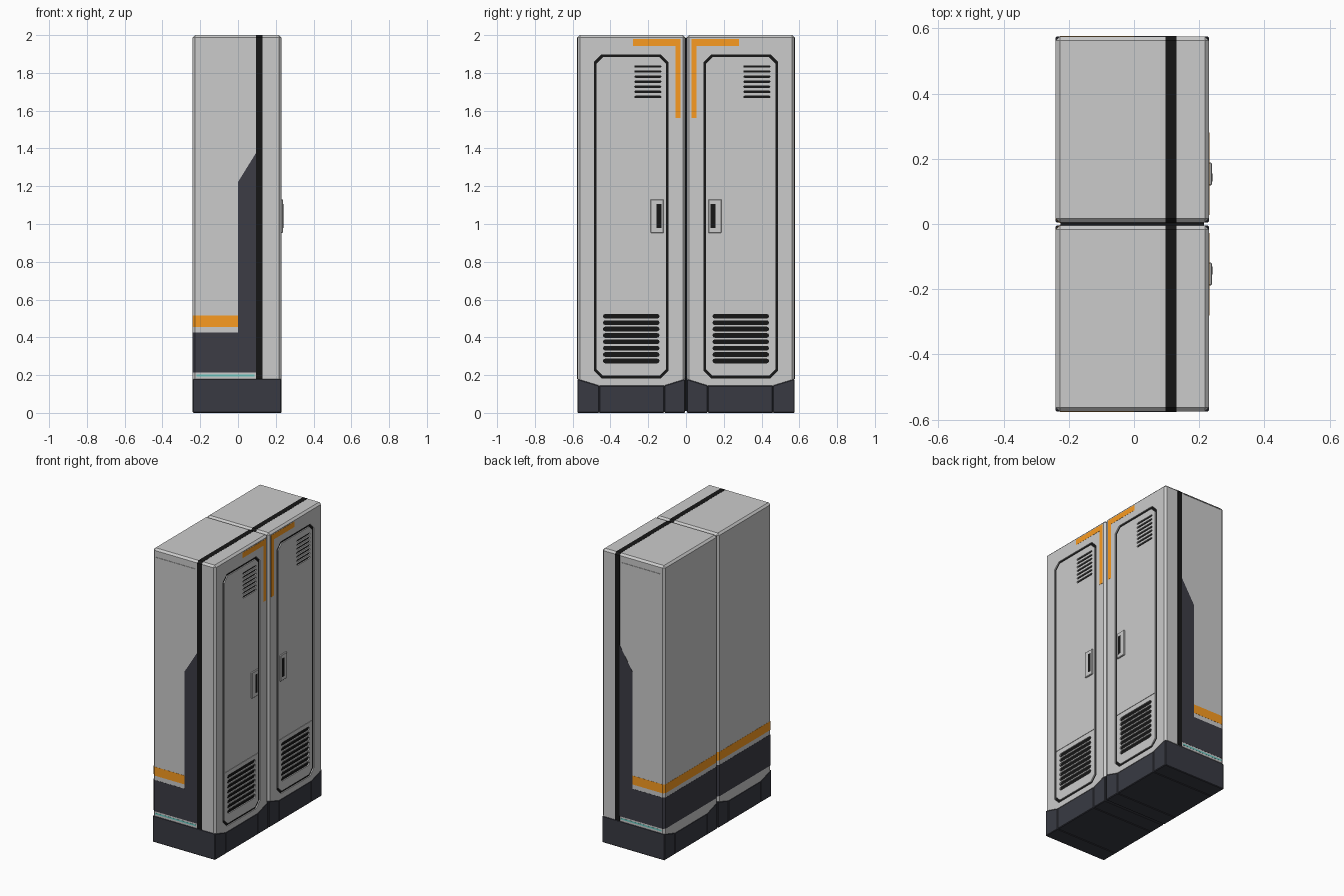
import bpy, bmesh, math

if "Cube" in bpy.data.objects:
    bpy.data.objects.remove(bpy.data.objects["Cube"])

def mat(name, rgb):
    m = bpy.data.materials.new(name)
    m.diffuse_color = (*rgb, 1)
    m.use_nodes = True
    m.node_tree.nodes["Principled BSDF"].inputs["Base Color"].default_value = m.diffuse_color
    return m

DARK = mat("dark_panel", (0.045, 0.045, 0.06))
BASE = mat("base_dark", (0.04, 0.042, 0.055))
BLACK = mat("black", (0.008, 0.008, 0.008))
ORANGE = mat("orange", (0.95, 0.33, 0.015))
TEAL = mat("teal", (0.15, 0.6, 0.55))
X0, X1, Y0, Y1, H, C = -0.24, 0.23, 0.004, 0.575, 2.0, 0.013

def place(p, axis, d):
    return {'x': (d, p[0], p[1]), 'y': (p[0], d, p[1]), 'z': (p[0], p[1], d)}[axis]

def prism(bm, pts, axis, a, b):
    """Extrude a closed outline along an axis from a to b."""
    lo = [bm.verts.new(place(p, axis, a)) for p in pts]
    hi = [bm.verts.new(place(p, axis, b)) for p in pts]
    bm.faces.new(lo)
    bm.faces.new(hi)
    for i in range(len(pts)):
        j = (i + 1) % len(pts)
        bm.faces.new((lo[i], lo[j], hi[j], hi[i]))

def ring(bm, outer, inner, axis, a, b):
    """Hollow outline extruded along an axis."""
    loops = [[bm.verts.new(place(p, axis, d)) for p in pts]
             for pts, d in ((outer, a), (outer, b), (inner, b), (inner, a))]
    n = len(outer)
    for k in range(4):
        p, q = loops[k], loops[(k + 1) % 4]
        for i in range(n):
            j = (i + 1) % n
            bm.faces.new((p[i], p[j], q[j], q[i]))

def rect(u0, u1, v0, v1):
    return [(u0, v0), (u1, v0), (u1, v1), (u0, v1)]

def octagon(u0, u1, v0, v1, c):
    return [(u0 + c, v0), (u1 - c, v0), (u1, v0 + c), (u1, v1 - c),
            (u1 - c, v1), (u0 + c, v1), (u0, v1 - c), (u0, v0 + c)]

def capsule(u0, u1, v, r, n=4):
    pts = []
    for cx, start in ((u1 - r, -90), (u0 + r, 90)):
        for i in range(n + 1):
            t = math.radians(start + 180 * i / n)
            pts.append((cx + r * math.cos(t), v + r * math.sin(t)))
    return pts

def finish(bm, name, side, material=None, bevel=0, pick=lambda e: True):
    if bevel:
        bmesh.ops.bevel(bm, geom=[e for e in bm.edges if pick(e)], offset=bevel,
                        segments=1, affect='EDGES', clamp_overlap=True)
    for v in bm.verts:
        v.co.y *= side
    bmesh.ops.recalc_face_normals(bm, faces=bm.faces)
    me = bpy.data.meshes.new(name)
    bm.to_mesh(me)
    bm.free()
    ob = bpy.data.objects.new(name, me)
    bpy.context.collection.objects.link(ob)
    if material:
        me.materials.append(material)
    return ob

def solid(name, side, pts, axis, a, b, material=None, bevel=0):
    bm = bmesh.new()
    prism(bm, pts, axis, a, b)
    return finish(bm, name, side, material, bevel)

def door_details(bm, side, a, b):
    """Door groove and vent slots, used for both the cutter and black inlay."""
    ring(bm, octagon(0.092, 0.488, 0.183, 1.897, 0.04),
         octagon(0.106, 0.474, 0.197, 1.883, 0.035), 'x', a, b)
    for i in range(8):
        prism(bm, capsule(0.14, 0.44, 0.275 + i * 0.0338, 0.0125), 'x', a, b)
    u0, u1 = (0.303, 0.447) if side > 0 else (0.13, 0.274)
    for i in range(7):
        prism(bm, capsule(u0, u1, 1.673 + i * 0.0268, 0.006), 'x', a, b)

for side, tag in ((-1, "left"), (1, "right")):
    # Cabinet shell with trapezoid lower edge
    foot = [(Y0, 0.18), (0.115, 0.145), (0.46, 0.145), (Y1, 0.18)]
    bm = bmesh.new()
    prism(bm, foot + [(Y1, H), (Y0, H)], 'x', X0, X1)
    shell = finish(bm, f"{tag}_cabinet", side, None, C,
                   lambda e: max(v.co.z for v in e.verts) > 1)

    # Recesses cut in the shell
    bm = bmesh.new()
    door_details(bm, side, 0.218, 0.25)
    prism(bm, rect(0.11, 0.47, 0.553, 0.557), 'x', 0.227, 0.25)
    prism(bm, rect(-0.215, 0.08, 1.942, 1.984), 'y', Y1 - 0.003, Y1 + 0.03)
    cutter = finish(bm, f"{tag}_cutter", side)
    cutter.hide_render = True
    mod = shell.modifiers.new("recesses", 'BOOLEAN')
    mod.operation, mod.object, mod.solver = 'DIFFERENCE', cutter, 'EXACT'
    bpy.context.view_layer.objects.active = shell
    bpy.ops.object.modifier_apply(modifier=mod.name)
    bpy.data.objects.remove(cutter)

    # Black floors of the groove and vents
    bm = bmesh.new()
    door_details(bm, side, 0.205, 0.2225)
    finish(bm, f"{tag}_door_groove_and_vents", side, BLACK)

    # Plinth in three blocks
    for part, pts in (
            ("inner", [(Y0, 0), (0.115, 0), (0.115, 0.145), (Y0, 0.18)]),
            ("middle", [(0.115, 0), (0.46, 0), (0.46, 0.145), (0.115, 0.145)]),
            ("outer", [(0.46, 0), (Y1, 0), (Y1, 0.18), (0.46, 0.145)])):
        solid(f"{tag}_plinth_{part}", side, pts, 'x', X0, X1, BASE, 0.004)

    # Black band around sides and top
    o = 0.001
    solid(f"{tag}_band", side,
          [(Y0 - o, 0.18), (Y1 + o, 0.18), (Y1 + o, H - C), (Y1 - C, H + o),
           (Y0 + C, H + o), (Y0 - o, H - C)], 'x', 0.096, 0.131, BLACK)

    # Dark lower wrap with its side riser, and the orange stripe
    def wrap(x_end):
        return [(X0 - o, Y0 + C), (X0 - o, Y1 - C), (X0 + C, Y1 + o),
                (x_end, Y1 + o), (x_end, Y0 - o), (X0 + C, Y0 - o)]
    bm = bmesh.new()
    prism(bm, wrap(0.096), 'z', 0.213, 0.425)
    prism(bm, [(0, 0.425), (0.096, 0.425), (0.096, 1.377), (0, 1.222)],
          'y', Y1 - 0.01, Y1 + o)
    finish(bm, f"{tag}_dark_wrap", side, DARK)
    solid(f"{tag}_orange_stripe", side, wrap(0), 'z', 0.455, 0.515, ORANGE)
    solid(f"{tag}_teal_line", side, rect(-0.22, 0.088, 0.193, 0.203), 'y',
          Y1 - 0.01, Y1 + o, TEAL)

    # Orange corner mark on the front
    solid(f"{tag}_corner_mark", side,
          [(0.028, 1.56), (0.055, 1.56), (0.055, 1.943), (0.28, 1.943),
           (0.28, 1.98), (0.028, 1.98)], 'x', 0.22, X1 + o, ORANGE)

    # Door handle
    solid(f"{tag}_handle_plate", side, rect(0.118, 0.188, 0.953, 1.13), 'x',
          0.225, 0.239, None, 0.003)
    solid(f"{tag}_handle_slot", side, rect(0.131, 0.155, 0.978, 1.105), 'x',
          0.23, 0.24, BLACK)

# Black filler in the seam between the cabinets
solid("seam_filler", 1, rect(-0.0055, 0.0055, 0.01, 1.984), 'x', -0.225, 0.215, BLACK)
